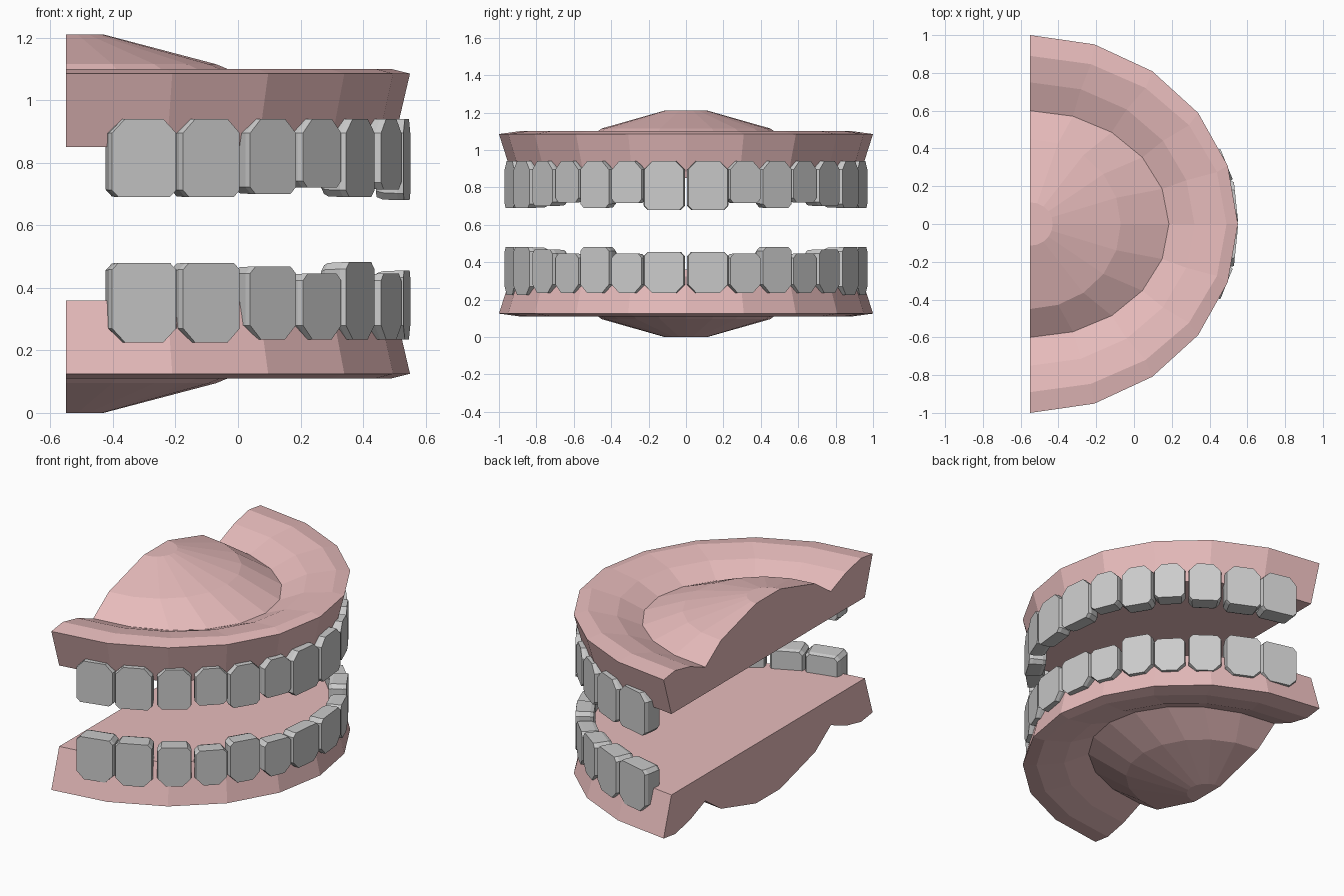
import bpy, bmesh, math
from mathutils import Vector

if "Cube" in bpy.data.objects:
    bpy.data.objects.remove(bpy.data.objects["Cube"])

HEIGHT = 1.21      # total height, gums mirror about the middle
BACK = -0.55       # flat cut plane
SEG = 10           # facets around the half ellipse

pink = bpy.data.materials.new("gum_pink")
pink.diffuse_color = (0.8, 0.5, 0.5, 1)
pink.use_nodes = True
pink.node_tree.nodes["Principled BSDF"].inputs["Base Color"].default_value = pink.diffuse_color


def finish(bm, name, lower, mat=None):
    if lower:
        for v in bm.verts:
            v.co.z = HEIGHT - v.co.z
    bmesh.ops.recalc_face_normals(bm, faces=bm.faces)
    me = bpy.data.meshes.new(name)
    bm.to_mesh(me)
    bm.free()
    ob = bpy.data.objects.new(name, me)
    bpy.context.collection.objects.link(ob)
    if mat:
        me.materials.append(mat)
    return ob


def loft(bm, rings, closed):
    for a, b in zip(rings, rings[1:]):
        n = len(a)
        for i in range(n if closed else n - 1):
            j = (i + 1) % n
            bm.faces.new((a[i], a[j], b[j], b[i]))
    bm.faces.new(rings[0])
    bm.faces.new(rings[-1])


# gum profile: x radius, y radius, height
GUM = [(1.045, 0.925, 0.85), (1.10, 1.0, 1.085), (1.04, 0.89, 1.10),
       (0.87, 0.75, 1.07), (0.735, 0.60, 1.01), (0.48, 0.45, 1.115),
       (0.12, 0.115, HEIGHT)]


def gum(name, lower):
    bm = bmesh.new()
    rings = []
    for rx, ry, z in GUM:
        ring = []
        for i in range(SEG + 1):
            t = math.pi * i / SEG
            ring.append(bm.verts.new((BACK + rx * math.sin(t), ry * math.cos(t), z)))
        rings.append(ring)
    loft(bm, rings, False)
    # flat back cut
    bm.faces.new([r[0] for r in rings] + [r[-1] for r in reversed(rings)])
    finish(bm, name, lower, pink)


# tooth: name, face centre x, y, facing angle, width, depth,
#        upper biting z, lower biting z, lower root z
TEETH = [("central_incisor", 0.540, 0.118, 6, 0.222, 0.09, 0.68, 0.455, 0.235),
         ("lateral_incisor", 0.490, 0.317, 22, 0.182, 0.09, 0.715, 0.445, 0.235),
         ("canine", 0.391, 0.489, 31, 0.187, 0.10, 0.69, 0.482, 0.235),
         ("front_premolar", 0.269, 0.637, 45, 0.182, 0.10, 0.72, 0.445, 0.235),
         ("rear_premolar", 0.112, 0.768, 54, 0.190, 0.11, 0.70, 0.468, 0.235),
         ("front_molar", -0.085, 0.879, 65, 0.210, 0.12, 0.69, 0.48, 0.225),
         ("rear_molar", -0.300, 0.944, 76, 0.222, 0.12, 0.69, 0.48, 0.225)]


def tooth(name, x, y, angle, w, depth, z0, low_bite, low_root, side, lower):
    a = math.radians(angle)
    out = Vector((math.cos(a), side * math.sin(a), 0))
    tan = Vector((-out.y, out.x, 0))
    z1, h = 0.94, w / 2
    if lower:                # heights before flipping
        z0, z1 = HEIGHT - low_bite, HEIGHT - low_root
    c, d = 0.045, 0.022      # gum side and biting side corner cuts
    octagon = [(-h, z0 + d), (-h + d, z0), (h - d, z0), (h, z0 + d),
               (h, z1 - c), (h - c, z1), (-h + c, z1), (-h, z1 - c)]
    zc = (z0 + z1) / 2
    bm = bmesh.new()
    rings = []
    # bevelled front rim, full body, tapered back
    for back, sx, sz in ((0, 0.95, 1.0), (0.02, 1, 1), (depth - 0.02, 0.92, 0.98),
                         (depth, 0.82, 0.92)):
        ring = []
        for u, z in octagon:
            p = Vector((x, side * y, 0)) - out * back + tan * u * sx
            ring.append(bm.verts.new((p.x, p.y, zc + (z - zc) * sz)))
        rings.append(ring)
    loft(bm, rings, True)
    finish(bm, name, lower)


for lower in (False, True):
    arch = "lower" if lower else "upper"
    gum(arch + "_gum", lower)
    for spec in TEETH:
        for side, label in ((-1, "right"), (1, "left")):
            tooth(f"{arch}_{label}_{spec[0]}", *spec[1:], side, lower)
